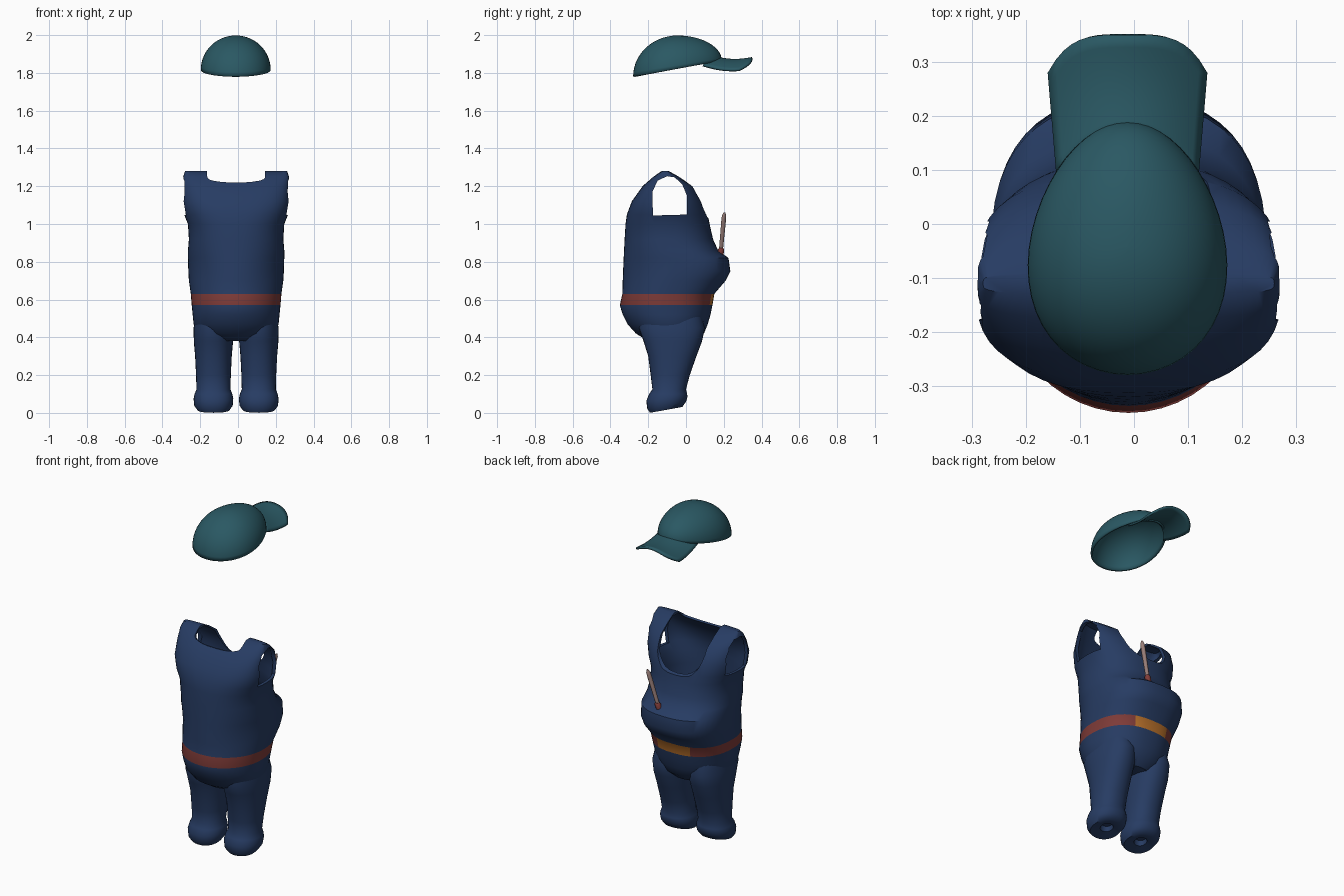
import bpy, bmesh, math

if "Cube" in bpy.data.objects:
    bpy.data.objects.remove(bpy.data.objects["Cube"])

CX = -0.01  # garment centre line


def material(name, rgb):
    m = bpy.data.materials.new(name)
    m.diffuse_color = (*rgb, 1)
    m.use_nodes = True
    m.node_tree.nodes["Principled BSDF"].inputs["Base Color"].default_value = m.diffuse_color
    return m


BLUE = material("navy cloth", (0.020, 0.045, 0.125))
RED = material("belt red", (0.215, 0.045, 0.040))
ORANGE = material("buckle orange", (0.50, 0.17, 0.025))
TEAL = material("teal cloth", (0.023, 0.098, 0.125))
WOOD = material("pinkish wood", (0.32, 0.21, 0.19))


def ring(z, y0, y1, hw, nf=2.0, nb=2.0, cx=CX, tilt=0.0, seg=48):
    """Horizontal superellipse; nf / nb square off the +y / -y halves."""
    cy, ry, pts = (y0 + y1) / 2, (y1 - y0) / 2, []
    for i in range(seg):
        a = 2 * math.pi * i / seg
        c, s = math.cos(a), math.sin(a)
        p = 2 / (nf if s > 0 else nb)
        x = cx + hw * math.copysign(abs(c) ** p, c)
        y = cy + ry * math.copysign(abs(s) ** p, s)
        pts.append((x, y, z + tilt * (y - cy)))
    return pts


def finish(bm, name, mats):
    bmesh.ops.recalc_face_normals(bm, faces=bm.faces)
    me = bpy.data.meshes.new(name)
    bm.to_mesh(me)
    bm.free()
    for m in mats:
        me.materials.append(m)
    ob = bpy.data.objects.new(name, me)
    bpy.context.collection.objects.link(ob)
    return ob


def loft(name, rings, mats, caps=(True, True)):
    bm = bmesh.new()
    vs = [[bm.verts.new(p) for p in r] for r in rings]
    n = len(rings[0])
    for a, b in zip(vs, vs[1:]):
        for i in range(n):
            j = (i + 1) % n
            bm.faces.new((a[i], a[j], b[j], b[i]))
    if caps[0]:
        bm.faces.new(vs[0])
    if caps[1]:
        bm.faces.new(vs[-1])
    return finish(bm, name, mats)


def smooth(ob, angle=40):
    bpy.ops.object.select_all(action='DESELECT')
    ob.select_set(True)
    bpy.context.view_layer.objects.active = ob
    bpy.ops.object.shade_smooth_by_angle(angle=math.radians(angle))


def cut(ob, cutter):
    bpy.context.view_layer.objects.active = ob
    m = ob.modifiers.new("cut", 'BOOLEAN')
    m.operation, m.solver, m.object = 'DIFFERENCE', 'EXACT', cutter
    bpy.ops.object.modifier_apply(modifier=m.name)
    bpy.data.objects.remove(cutter)


# Torso: z, back y, front y, half width, front squareness, back squareness
torso_rows = [
    (0.38, -0.20, 0.05, 0.13, 2, 2), (0.42, -0.265, 0.095, 0.20, 2, 2),
    (0.47, -0.31, 0.115, 0.225, 2.2, 2), (0.52, -0.335, 0.13, 0.23, 2.3, 2),
    (0.57, -0.35, 0.14, 0.235, 2.4, 2), (0.63, -0.337, 0.15, 0.24, 2.5, 2),
    (0.70, -0.335, 0.21, 0.25, 2.5, 2), (0.75, -0.333, 0.235, 0.253, 2.5, 2),
    (0.82, -0.33, 0.225, 0.255, 2.5, 2.1), (0.86, -0.328, 0.17, 0.255, 2.4, 2.1),
    (0.92, -0.325, 0.143, 0.25, 2.3, 2.2), (1.00, -0.32, 0.125, 0.255, 2.3, 2.3),
    (1.05, -0.313, 0.115, 0.275, 2.4, 2.5), (1.12, -0.287, 0.09, 0.285, 2.7, 3),
    (1.20, -0.23, 0.04, 0.283, 3.2, 3.5), (1.25, -0.175, -0.035, 0.28, 4, 4),
    (1.28, -0.13, -0.09, 0.27, 4, 4)]
torso = loft("torso", [ring(*r) for r in torso_rows], [BLUE, RED, ORANGE])

# Hollow inside of the vest
t = 0.018
inner = [ring(z, a + t, b - t, w - t, f, k) for z, a, b, w, f, k in torso_rows if 0.74 < z < 1.26]
inner.append(ring(1.266, -0.14, -0.075, 0.25, 4, 4))
cut(torso, loft("hollow cutter", inner, [BLUE]))


# Neck opening: U section swept front to back, lower at the chest
def neck(y, bottom, rise):
    pts = [(CX + 0.155, y, 1.45)]
    for i in range(17):
        a = math.pi * i / 16
        c, s = math.cos(a), math.sin(a)
        pts.append((CX + 0.154 * math.copysign(abs(c) ** 0.7, c), y,
                    bottom + rise * (1 - s ** 0.7)))
    return pts + [(CX - 0.155, y, 1.45)]


cut(torso, loft("neck cutter", [neck(-0.45, 1.22, 0.05), neck(-0.2, 1.22, 0.05),
                                neck(0.11, 1.03, 0.16), neck(0.35, 1.03, 0.16)], [BLUE]))

# Arm holes: one arched prism through both sides
arch = [(-0.175, 1.045), (0.005, 1.05), (0.005, 1.15), (-0.02, 1.21), (-0.06, 1.247),
        (-0.10, 1.253), (-0.15, 1.23), (-0.178, 1.17)]
cut(torso, loft("arm cutter", [[(x, y, z) for y, z in arch] for x in (-0.45, 0.45)], [BLUE]))

# Painted belt band and buckle
for f in torso.data.polygons:
    c = f.center
    f.material_index = 0
    if 0.571 < c.z < 0.629:
        f.material_index = 2 if c.y > 0 and abs(c.x - CX) < 0.115 else 1
smooth(torso)

# Trouser legs with rolled cuffs and a small opening underneath
leg_rows = [
    (0.05, -0.13, -0.07, 0.03, 0), (0.025, -0.135, -0.065, 0.035, 0.18),
    (0.016, -0.19, -0.02, 0.085, 0.18), (0.04, -0.205, 0.0, 0.102, 0.18),
    (0.075, -0.21, 0.008, 0.105, 0.1), (0.10, -0.195, 0.006, 0.10, 0),
    (0.125, -0.178, 0.0, 0.09, 0), (0.20, -0.187, 0.02, 0.092, 0),
    (0.30, -0.20, 0.055, 0.097, 0), (0.38, -0.225, 0.085, 0.104, 0),
    (0.45, -0.25, 0.10, 0.105, 0), (0.53, -0.24, 0.08, 0.09, 0)]
for side, name in ((-1, "left_leg"), (1, "right_leg")):
    rings = [ring(z, a, b, w, 2.2, 2.2, CX + side * 0.12, k, 32) for z, a, b, w, k in leg_rows]
    smooth(loft(name, rings, [BLUE]), 60)


# Stick standing in the belly pocket, with a red lower end
def stick(name, rows, mat):
    rings = []
    for z, r in rows:
        k = (z - 0.84) / 0.22
        x, y = 0.052 + 0.061 * k, 0.183 + 0.02 * k
        rings.append(ring(z, y - r, y + r, r, 2, 2, x, 0, 10))
    smooth(loft(name, rings, [mat]))


stick("stick", [(0.86, 0.011), (1.02, 0.013), (1.045, 0.012), (1.062, 0.005)], WOOD)
stick("stick_end", [(0.80, 0.014), (0.84, 0.017), (0.865, 0.017), (0.872, 0.012)], RED)

# Cap crown: egg-shaped open dome
HX = -0.012
dome = []
for i in range(15):
    a = math.pi / 2 * i / 14
    r, h = max(math.cos(a), 0.01), math.sin(a)
    pts = []
    for j in range(48):
        p = 2 * math.pi * j / 48
        v, s = math.cos(p), math.sin(p)
        rim = 1.822 + 0.042 * v
        pts.append((HX + 0.183 * s * (1 - 0.15 * v) * r, -0.045 + 0.235 * v * r,
                    rim + (1.998 - rim) * h))
    dome.append(pts)
crown = loft("cap_crown", dome, [TEAL], (False, True))

# Cap brim: curved sheet, high in the middle
bm = bmesh.new()
grid = []
for i in range(21):
    u = -1 + i / 10
    row = []
    for j in range(9):
        v = j / 8
        y_in, y_out = 0.17 - 0.08 * u * u, 0.35 - 0.07 * u ** 4
        row.append(bm.verts.new((HX + (0.132 + 0.016 * v) * u, y_in + v * (y_out - y_in),
                                 1.884 - 0.01 * math.sin(math.pi * v) - u * u * (0.04 + 0.025 * v))))
    grid.append(row)
for a, b in zip(grid, grid[1:]):
    for j in range(8):
        bm.faces.new((a[j], b[j], b[j + 1], a[j + 1]))
brim = finish(bm, "cap_brim", [TEAL])

for ob in (crown, brim):
    smooth(ob, 50)
    m = ob.modifiers.new("thickness", 'SOLIDIFY')
    m.thickness, m.offset = 0.012, -1
